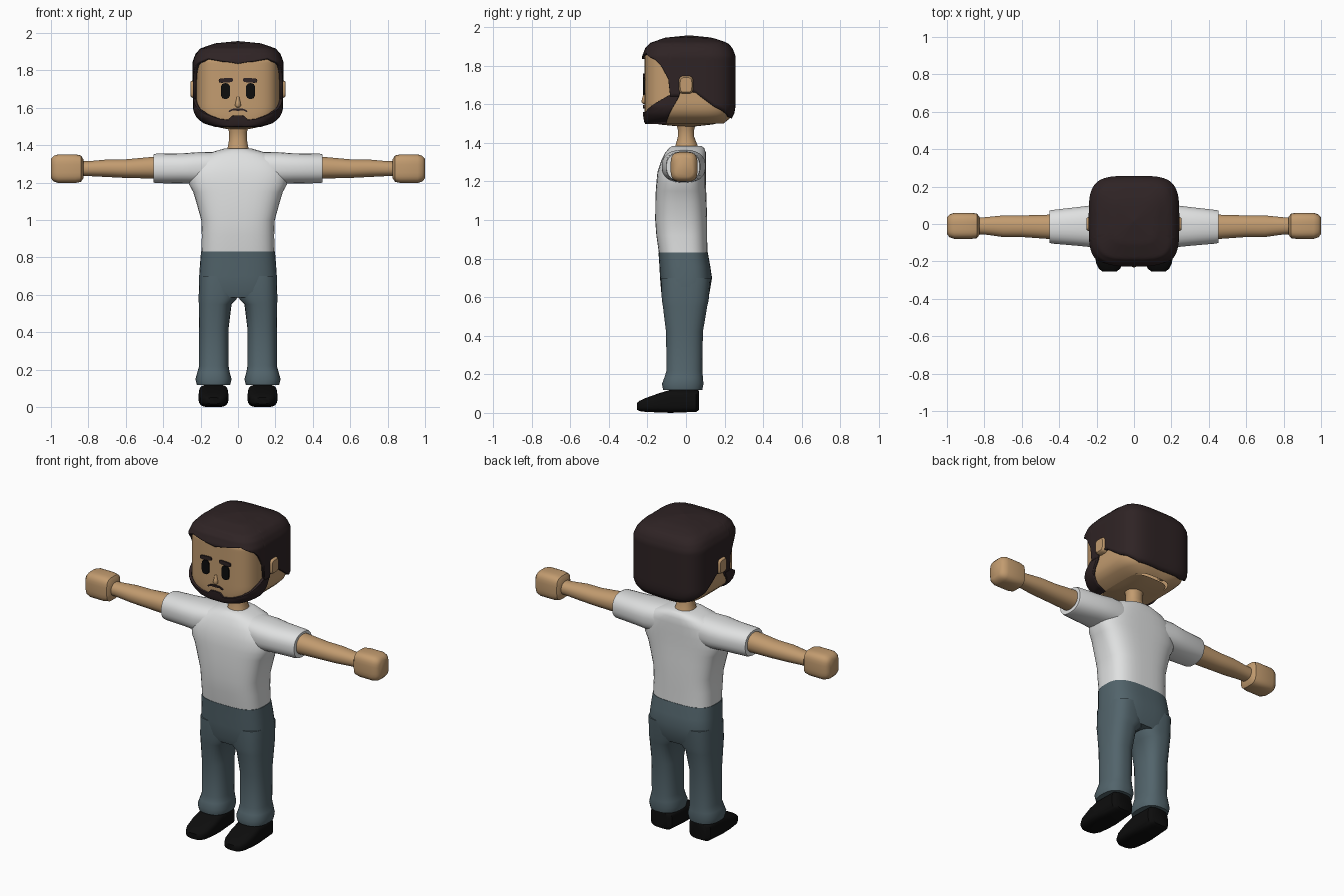
import bpy, bmesh, math


def material(name, r, g, b):
    m = bpy.data.materials.new(name)
    m.diffuse_color = (r, g, b, 1)
    return m


SKIN = material("skin tan", 0.54, 0.33, 0.16)
HAIR = material("hair dark brown", 0.028, 0.017, 0.018)
SHIRT = material("shirt white", 0.74, 0.75, 0.75)
PANTS = material("trousers slate", 0.085, 0.128, 0.148)
BLACK = material("black", 0.004, 0.004, 0.004)


def finish(name, bm, mat, angle=45, recalc=True):
    bmesh.ops.remove_doubles(bm, verts=bm.verts, dist=1e-5)
    if recalc:
        bmesh.ops.recalc_face_normals(bm, faces=bm.faces)
    me = bpy.data.meshes.new(name)
    bm.to_mesh(me)
    bm.free()
    ob = bpy.data.objects.new(name, me)
    bpy.context.collection.objects.link(ob)
    me.materials.append(mat)
    bpy.ops.object.select_all(action='DESELECT')
    bpy.context.view_layer.objects.active = ob
    ob.select_set(True)
    bpy.ops.object.shade_smooth_by_angle(angle=math.radians(angle))
    return ob


def spow(v, e):
    return math.copysign(abs(v) ** e, v)


def loft(name, axis, rings, mat, side=1, seg=28, angle=45):
    """Rings: (position on axis, centre u, centre v, radius u, radius v, squareness)."""
    bm = bmesh.new()
    loops = []
    for p, cu, cv, ru, rv, n in rings:
        loop = []
        for i in range(seg):
            t = 2 * math.pi * (i + 0.5) / seg
            co = [cu + ru * spow(math.cos(t), 2 / n), cv + rv * spow(math.sin(t), 2 / n)]
            co.insert(axis, p)
            loop.append(bm.verts.new((co[0] * side, co[1], co[2])))
        loops.append(loop)
    for a, b in zip(loops, loops[1:]):
        for i in range(seg):
            j = (i + 1) % seg
            bm.faces.new((a[i], a[j], b[j], b[i]))
    bm.faces.new(loops[0])
    bm.faces.new(loops[-1])
    return finish(name, bm, mat, angle)


def curve(pts):
    """Piecewise linear function through points sorted by x."""
    def f(x):
        for (x0, y0), (x1, y1) in zip(pts, pts[1:]):
            if x <= x1:
                return y0 + (y1 - y0) * max(0, (x - x0) / (x1 - x0))
        return pts[-1][1]
    return f


# Head surface shared by skin, hair and beard
head_scale = curve([(1.497, .50), (1.507, .70), (1.525, .83), (1.55, .94), (1.585, 1), (1.85, 1),
                    (1.89, .935), (1.918, .83), (1.945, .5), (1.957, 0)])


def head_point(deg, z, a, b, n=4):
    t = math.radians(deg)
    s, c = math.sin(t), math.cos(t)
    r = (abs(s / a) ** n + abs(c / b) ** n) ** (-1 / n)
    k = head_scale(z)
    ky = k if z > 1.7 else 1 - (1 - k) * (0.12 if c > 0 else 0.5)
    return (r * s * k, 0.015 - r * c * ky, z)


def head_patch(name, t0, t1, low, high, mat, a, b, rows=24, thick=0.0):
    bm = bmesh.new()
    cols = []
    for i in range(int((t1 - t0) / 2) + 1):
        t = t0 + 2 * i
        lo, hi = low(abs(t)), high(abs(t))
        cols.append([bm.verts.new(head_point(t, lo + (hi - lo) * math.sin(j / rows * math.pi / 2), a, b))
                     for j in range(rows + 1)])
    for p, q in zip(cols, cols[1:]):
        for j in range(rows):
            bm.faces.new((p[j], q[j], q[j + 1], p[j + 1]))
    ob = finish(name, bm, mat, 50, recalc=False)
    if thick:
        m = ob.modifiers.new("thickness", 'SOLIDIFY')
        m.thickness, m.offset = thick, -1
    return ob


head_patch("head", -180, 180, lambda t: 1.50, lambda t: 1.88, SKIN, .223, .23)
# Jaw underside closing into the neck
loft("jaw_underside", 2, [(1.485, 0, .005, .05, .045, 2), (1.495, 0, .0, .10, .14, 3),
                          (1.503, 0, .0, .13, .17, 4)], SKIN, angle=60)
hairline = curve([(0, 1.835), (36, 1.865), (45, 1.845), (52, 1.83), (59, 1.795), (66, 1.73), (68, 1.64),
                  (78, 1.64), (80, 1.67), (98, 1.66), (120, 1.585), (142, 1.53), (180, 1.525)])
head_patch("hair", -180, 180, hairline, lambda t: 1.957, HAIR, .242, .242, 28, .018)
head_patch("beard", -78, 78, curve([(0, 1.498), (62, 1.498), (68, 1.56), (78, 1.64)]),
           curve([(0, 1.56), (8, 1.557), (14, 1.535), (25, 1.54), (38, 1.565), (45, 1.585), (66, 1.645),
                  (78, 1.66)]), HAIR, .24, .24, 12, .016)


# Thin face details
def plate(name, pts, mat, y=-.222, depth=.009):
    bm = bmesh.new()
    f = bm.faces.new([bm.verts.new((x, y, z)) for x, z in pts])
    ext = bmesh.ops.extrude_face_region(bm, geom=[f])
    bmesh.ops.translate(bm, vec=(0, depth, 0), verts=[v for v in ext["geom"] if isinstance(v, bmesh.types.BMVert)])
    return finish(name, bm, mat, 30)


def oval(cx, cz, rx, rz, n, tilt=0):
    pts = []
    for i in range(24):
        t = 2 * math.pi * i / 24
        x = rx * spow(math.cos(t), 2 / n)
        pts.append((cx + x, cz + rz * spow(math.sin(t), 2 / n) + tilt * x))
    return pts


for s, tag in ((1, "left"), (-1, "right")):
    plate(tag + "_eye", oval(.067 * s, 1.69, .025, .042, 3), BLACK)
    plate(tag + "_eyebrow", oval(.065 * s, 1.747, .038, .012, 4, -.06 * s), HAIR)
    plate(tag + "_moustache", [(0, 1.597), (.03 * s, 1.595), (.052 * s, 1.583), (.048 * s, 1.577),
                               (.028 * s, 1.586), (0, 1.584)], HAIR)
    # Ear
    loft(tag + "_ear", 0, [(.2, 0, 1.70, .037, .046, 4), (.246, 0, 1.70, .037, .046, 4),
                           (.255, 0, 1.70, .030, .038, 4)], SKIN, s)
    # Arm, hand and sleeve
    loft(tag + "_arm", 0, [(.40, -.015, 1.28, .066, .06, 2.2), (.46, -.015, 1.28, .065, .058, 2.2),
                           (.60, -.012, 1.275, .058, .050, 2.2), (.70, -.012, 1.277, .058, .047, 2.2),
                           (.80, -.010, 1.275, .046, .040, 2.2), (.86, -.010, 1.275, .044, .04, 2.2)],
         SKIN, s)
    loft(tag + "_hand", 0, [(.825, -.01, 1.275, .046, .048, 3), (.84, -.01, 1.275, .066, .071, 3.5),
                            (.87, -.01, 1.275, .070, .077, 3.5), (.96, -.01, 1.275, .070, .077, 3.5),
                            (.985, -.01, 1.275, .062, .069, 3.5), (1.0, -.01, 1.275, .045, .052, 3.5)],
         SKIN, s)
    loft(tag + "_sleeve", 0, [(.10, -.01, 1.28, .10, .085, 2.6), (.22, -.012, 1.278, .113, .085, 2.5),
                              (.30, -.013, 1.276, .104, .081, 2.4), (.44, -.015, 1.276, .090, .079, 2.4),
                              (.452, -.015, 1.276, .086, .075, 2.4)], SHIRT, s)
    # Trouser leg with flared cuff
    loft(tag + "_trouser_leg", 2, [(.70, .104, 0, .103, .128, 2.8), (.585, .106, -.004, .105, .122, 2.8),
                                   (.55, .122, -.005, .088, .115, 2.6), (.42, .129, -.008, .079, .096, 2.5),
                                   (.22, .129, -.008, .079, .093, 2.5), (.185, .131, -.012, .087, .100, 2.5),
                                   (.15, .131, -.017, .097, .108, 2.5), (.118, .131, -.017, .089, .102, 2.5)],
         PANTS, s)
    # Shoe
    loft(tag + "_shoe", 1, [(.068, .131, .065, .052, .05, 4), (.052, .131, .063, .072, .058, 4),
                            (-.08, .131, .06, .078, .060, 4), (-.14, .131, .052, .080, .050, 3.5),
                            (-.21, .131, .041, .072, .036, 3), (-.24, .131, .036, .056, .027, 3),
                            (-.255, .131, .034, .036, .017, 3)], BLACK, s)

# Nose
loft("nose", 2, [(1.602, 0, -.212, .008, .012, 2), (1.612, 0, -.212, .017, .020, 2),
                 (1.63, 0, -.212, .013, .016, 2), (1.66, 0, -.212, .007, .006, 2)], SKIN, seg=16, angle=60)
# Neck
loft("neck", 2, [(1.35, 0, .005, .070, .068, 2.2), (1.385, 0, .003, .056, .058, 2.2),
                 (1.43, 0, 0, .048, .043, 2.2), (1.47, 0, .0, .048, .043, 2.2),
                 (1.505, 0, .0, .058, .052, 2.2)], SKIN)
# Shirt body
loft("shirt_body", 2, [(.83, 0, -.015, .195, .126, 3), (.92, 0, -.022, .194, .132, 3),
                       (1.0, 0, -.025, .197, .135, 3), (1.09, 0, -.026, .222, .133, 3),
                       (1.15, 0, -.026, .240, .131, 3), (1.19, 0, -.025, .262, .129, 3),
                       (1.25, 0, -.022, .268, .126, 3), (1.31, 0, -.012, .24, .116, 3),
                       (1.35, 0, -.002, .18, .105, 2.8), (1.372, 0, .003, .11, .092, 2.5),
                       (1.382, 0, .005, .075, .078, 2.3)], SHIRT, seg=40, angle=60)
# Trouser hips
loft("trouser_hips", 2, [(.585, 0, -.004, .205, .112, 3), (.62, 0, -.003, .209, .125, 3),
                         (.70, 0, 0, .208, .135, 3), (.76, 0, -.006, .204, .132, 3),
                         (.832, 0, -.015, .198, .128, 3)], PANTS, seg=40, angle=60)
